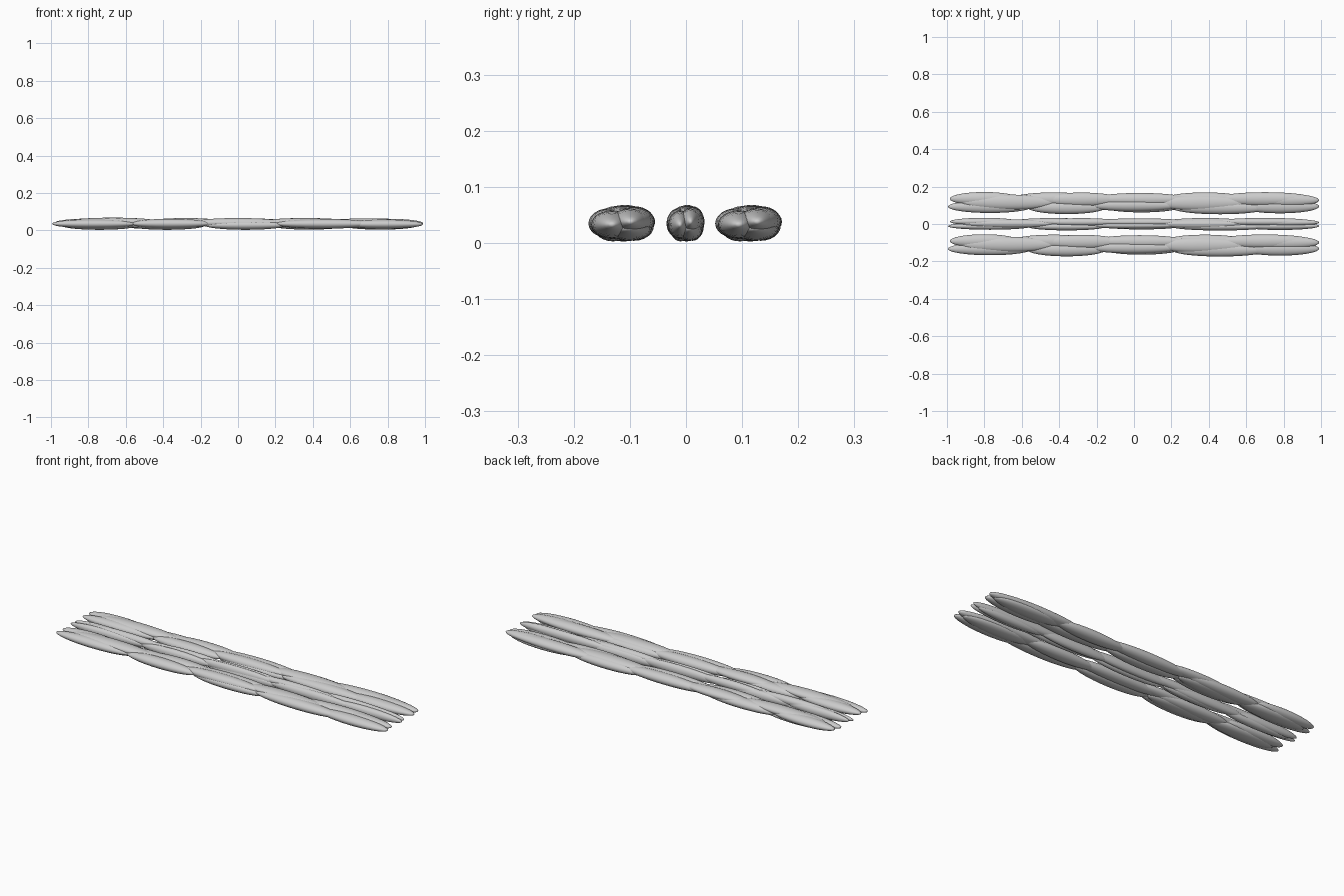
import bpy, bmesh
from mathutils import Matrix

# Overlapping fibre lumps of one strand: x, dy, dz, half length, half width, half height
LUMPS = [
    (-0.80, 0.022, 0.003, 0.185, 0.036, 0.025),
    (-0.77, -0.020, 0.000, 0.225, 0.034, 0.024),
    (-0.74, 0.003, -0.010, 0.20, 0.042, 0.022),
    (-0.67, 0.004, 0.011, 0.25, 0.040, 0.022),
    (-0.43, 0.020, -0.002, 0.23, 0.036, 0.026),
    (-0.36, -0.024, 0.001, 0.21, 0.036, 0.026),
    (-0.38, 0.000, -0.010, 0.20, 0.040, 0.022),
    (-0.28, 0.018, 0.008, 0.21, 0.037, 0.023),
    (0.00, -0.012, 0.005, 0.25, 0.033, 0.026),
    (0.03, 0.018, 0.003, 0.26, 0.035, 0.027),
    (0.04, -0.017, -0.007, 0.22, 0.034, 0.025),
    (0.38, 0.020, -0.004, 0.22, 0.036, 0.027),
    (0.46, -0.025, 0.000, 0.26, 0.036, 0.026),
    (0.36, 0.000, 0.010, 0.24, 0.040, 0.021),
    (0.70, 0.020, 0.004, 0.27, 0.037, 0.025),
    (0.78, -0.019, -0.002, 0.21, 0.037, 0.025),
    (0.76, 0.012, -0.009, 0.20, 0.040, 0.022),
    (0.80, 0.014, 0.003, 0.19, 0.035, 0.024),
]


def strand(name, y, width):
    bm = bmesh.new()
    for x, dy, dz, rx, ry, rz in LUMPS:
        m = (Matrix.Translation((x, y + dy * width, 0.035 + dz))
             @ Matrix.Diagonal((rx, ry * width, rz, 1))
             @ Matrix.Rotation(1.5708, 4, 'Y'))
        bmesh.ops.create_uvsphere(bm, u_segments=24, v_segments=16, radius=1, matrix=m)
    for f in bm.faces:
        f.smooth = True
    me = bpy.data.meshes.new(name)
    bm.to_mesh(me)
    bm.free()
    bpy.context.collection.objects.link(bpy.data.objects.new(name, me))


# Two broad outer strands and a narrow middle one
strand("front_strand", -0.113, 1.0)
strand("middle_strand", 0.0, 0.57)
strand("back_strand", 0.113, 1.0)
